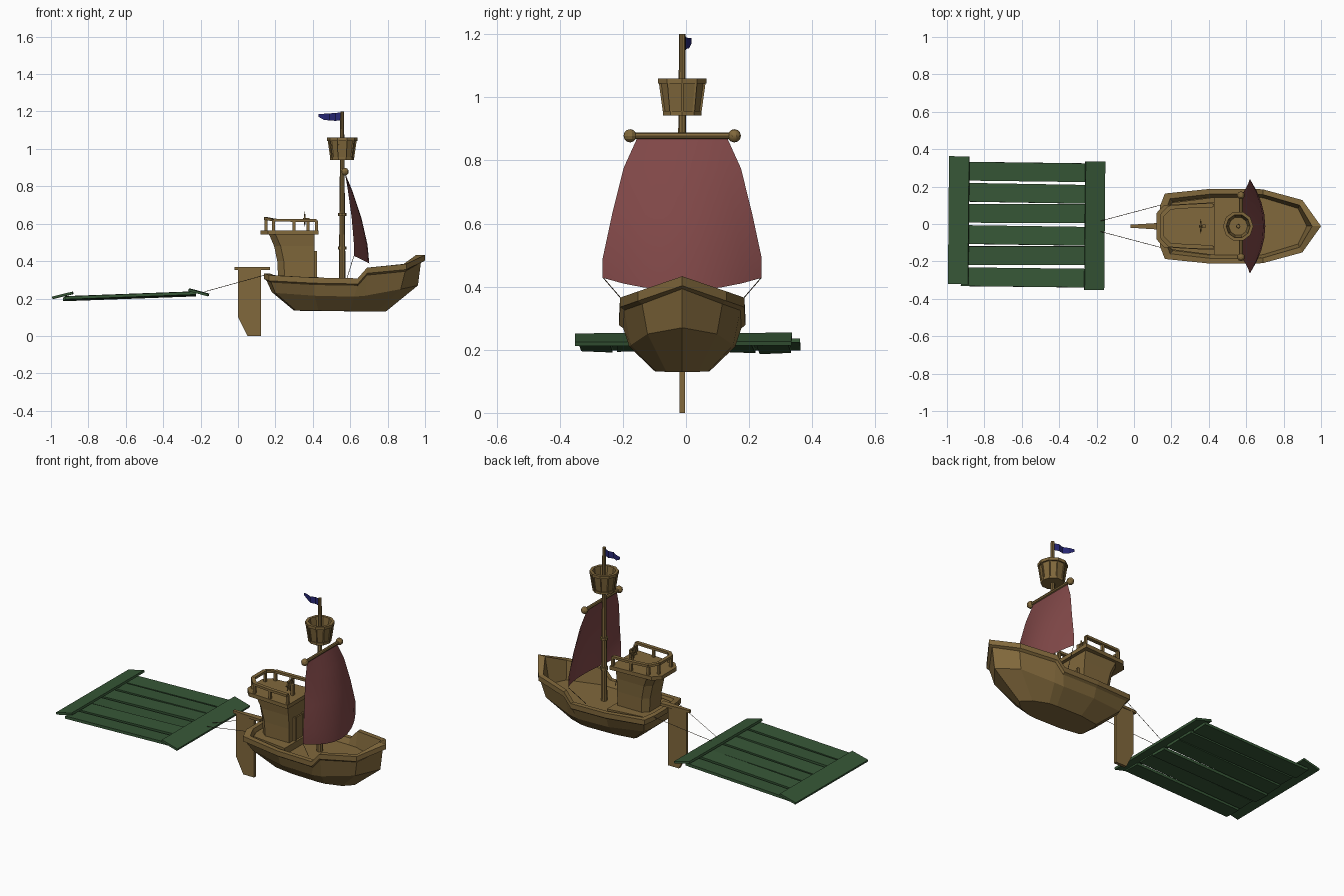
import bpy, bmesh, math, random
from mathutils import Vector

if "Cube" in bpy.data.objects:
    bpy.data.objects.remove(bpy.data.objects["Cube"])

random.seed(4)
CY = -0.012  # boat centreline


def material(name, rgb):
    m = bpy.data.materials.new(name)
    m.diffuse_color = (*rgb, 1)
    m.use_nodes = True
    m.node_tree.nodes["Principled BSDF"].inputs["Base Color"].default_value = m.diffuse_color
    return m


WOOD = material("wood", (0.22, 0.14, 0.045))
SAIL = material("sail_cloth", (0.22, 0.065, 0.065))
GREEN = material("green_planks", (0.037, 0.093, 0.037))
BLUE = material("flag_cloth", (0.021, 0.021, 0.18))
ROPE = material("rope", (0.10, 0.07, 0.04))


def mesh(name, verts, faces, mat, y=CY):
    me = bpy.data.meshes.new(name)
    me.from_pydata([tuple(v) for v in verts], [], faces)
    bm = bmesh.new()
    bm.from_mesh(me)
    bmesh.ops.remove_doubles(bm, verts=bm.verts, dist=1e-5)
    bmesh.ops.recalc_face_normals(bm, faces=bm.faces)
    bm.to_mesh(me)
    bm.free()
    me.materials.append(mat)
    ob = bpy.data.objects.new(name, me)
    ob.location.y = y
    bpy.context.collection.objects.link(ob)
    return ob


def loft(name, loops, mat, closed=True, caps=True, y=CY):
    n = len(loops[0])
    verts = [p for lp in loops for p in lp]
    faces = []
    for i in range(len(loops) - 1):
        for j in range(n if closed else n - 1):
            k = (j + 1) % n
            faces.append((i * n + j, i * n + k, (i + 1) * n + k, (i + 1) * n + j))
    if caps:
        faces += [tuple(range(n)), tuple(range((len(loops) - 1) * n, len(loops) * n))]
    return mesh(name, verts, faces, mat, y)


def frame(a, b):
    d = (b - a).normalized()
    up = Vector((1, 0, 0)) if abs(d.z) > 0.9 else Vector((0, 0, 1))
    s = d.cross(up).normalized()
    return s, s.cross(d)


def beam(name, a, b, w, h, mat=WOOD, y=CY, roll=0.0):
    a, b = Vector(a), Vector(b)
    s, u = frame(a, b)
    s, u = s * math.cos(roll) + u * math.sin(roll), u * math.cos(roll) - s * math.sin(roll)
    ring = [s * (w / 2 * i) + u * (h / 2 * j) for i, j in ((-1, -1), (1, -1), (1, 1), (-1, 1))]
    return loft(name, [[p + r for r in ring] for p in (a, b)], mat, y=y)


def rod(name, a, b, r1, r2=None, n=8, mat=WOOD, y=CY):
    a, b = Vector(a), Vector(b)
    s, u = frame(a, b)
    return loft(name, [[p + (s * math.cos(t) + u * math.sin(t)) * r
                        for t in (math.tau * k / n for k in range(n))]
                       for p, r in ((a, r1), (b, r2 or r1))], mat, y=y)


def mirrored(half):
    return half + [(x, -y, z) for x, y, z in reversed(half) if y > 1e-6]


# Hull: bottom, bilge, rail and inner bulwark, lofted upward
rail = [(.14, 0, .335), (.14, .11, .335), (.165, .175, .325), (.41, .2, .312),
        (.64, .2, .308), (.69, .197, .365), (.9, .14, .385), (1.0, 0, .433)]
bilge = [(.18, 0, .235), (.18, .09, .235), (.2, .13, .23), (.41, .168, .215),
         (.62, .168, .21), (.68, .162, .215), (.87, .11, .25), (.962, 0, .27)]
bottom = [(.3, 0, .135), (.3, .05, .135), (.31, .068, .135), (.43, .087, .135),
          (.6, .087, .132), (.65, .083, .132), (.74, .05, .13), (.79, 0, .13)]


def inset(d, dz=0.0, z=None):
    out = []
    for i, (x, y, h) in enumerate(rail):
        dx = d if i < 3 else (-1.7 * d if i == 7 else -0.5 * d if i == 6 else 0)
        out.append((x + dx, y - d if y else 0, h + dz if z is None else z))
    return mirrored(out)


loft("hull", [mirrored(bottom), mirrored(bilge), inset(.013, -.04), inset(0, -.03),
              inset(0), inset(.028), inset(.045, z=.275)], WOOD)

# Raised aft deck
aft = [(.18, .07), (.2, .125), (.43, .155)]
outline = aft + [(x, -y) for x, y in reversed(aft)]
loft("aft_deck", [[(x, y, z) for x, y in outline] for z in (.27, .315)], WOOD)

# Stern cabin with flared back
loops = []
for xb, w, z in ((.215, .083, .3), (.21, .085, .4), (.193, .09, .48), (.165, .1, .545)):
    half = [(xb, .055), (xb + .035, w), (.41, w)]
    loops.append([(x, y, z) for x, y in half + [(x, -y) for x, y in reversed(half)]])
loft("cabin", loops, WOOD)
beam("cabin_door", (.412, 0, .31), (.412, 0, .45), .07, .012)
for s in (-1, 1):
    beam("door_post", (.414, s * .04, .31), (.414, s * .04, .455), .012, .018)

# Upper platform and its railing
half = [(.12, .07), (.16, .113), (.43, .128)]
outline = half + [(x, -y) for x, y in reversed(half)]
loft("upper_platform", [[(x, y, z) for x, y in outline] for z in (.542, .565)], WOOD)
path = [(.42, .112, .617), (.3, .108, .617), (.19, .1, .62), (.15, .058, .628)]
path += [(x, -y, z) for x, y, z in reversed(path)]
for a, b in zip(path, path[1:]):
    beam("railing_bar", a, b, .022, .014)
for p in path:
    beam("railing_post", (p[0], p[1], .56), p, .015, .015)

# Steering wheel facing aft
beam("wheel_stand", (.375, 0, .56), (.375, 0, .63), .02, .016)
ring = [(0, .022), (0, .028), (.008, .028), (.008, .022)]
loops = []
for k in range(13):
    t = math.tau * k / 12
    loops.append([(.353 + dx, r * math.cos(t), .624 + r * math.sin(t)) for dx, r in ring])
loft("wheel_rim", loops, WOOD, caps=False)
for k in range(4):
    t = math.pi * k / 4
    c, s = .04 * math.cos(t), .04 * math.sin(t)
    beam("wheel_spoke", (.357, c, .624 + s), (.357, -c, .624 - s), .005, .005)
rod("wheel_axle", (.348, 0, .624), (.378, 0, .624), .007)

# Rudder and tiller
board = [(0, .355), (.122, .355), (.122, 0), (.05, 0), (0, .1)]
loft("rudder", [[(x, y, z) for x, z in board] for y in (-.009, .009)], WOOD)
arm = [(-.02, .008), (.17, .02), (.17, -.02), (-.02, -.008)]
loft("tiller", [[(x, y, z) for x, y in arm] for z in (.352, .368)], WOOD)

# Mast, bands, yard
MX = .557
rod("mast", (MX, 0, .27), (MX, 0, 1.2), .018, .01)
for z in (.47, .65):
    rod("mast_band", (MX, 0, z - .008), (MX, 0, z + .008), .023)
rod("yard", (.572, -.165, .878), (.572, .165, .878), .01)
for s in (-1, 1):
    bpy.ops.mesh.primitive_uv_sphere_add(segments=10, ring_count=6, radius=.021,
                                         location=(.572, CY + s * .165, .878))
    bpy.context.object.name = "yard_knob"
    bpy.context.object.data.materials.append(WOOD)

# Crow's nest: hollow flared tub with rim and base plate
profile = [(.064, .942), (.064, .956), (.059, .956), (.072, 1.043), (.081, 1.043),
           (.081, 1.06), (.064, 1.06), (.05, .965)]
N = 10
loft("crows_nest", [[(MX + r * math.cos(math.tau * k / N), r * math.sin(math.tau * k / N), z)
                     for k in range(N)] for r, z in profile], WOOD)
for k in range(N):
    t = math.tau * k / N
    c, s = math.cos(t), math.sin(t)
    beam("nest_stave", (MX + .061 * c, .061 * s, .955), (MX + .074 * c, .074 * s, 1.045), .007, .007)

# Billowing sail
rows = []
for w, z, xe, xc in ((.143, .87, .572, .572), (.186, .775, .588, .612), (.222, .63, .608, .66),
                     (.252, .49, .62, .692), (.252, .428, .62, .702)):
    row = []
    for k in range(9):
        u = k / 4 - 1
        drop = .04 * (1 - u * u) if z < .45 else 0
        row.append((xe + (xc - xe) * (1 - u * u), u * w, z - drop))
    rows.append(row)
loft("sail", rows, SAIL, closed=False, caps=False)
bpy.context.view_layer.objects.active = bpy.data.objects["sail"]
bpy.data.objects["sail"].select_set(True)
bpy.ops.object.shade_smooth_by_angle(angle=math.radians(30))

# Flag streaming aft, with a notched tail
loft("flag", [[(x, y, za), (x, y, zb)] for x, y, za, zb in
              ((.55, 0, 1.152, 1.195), (.52, .012, 1.15, 1.192), (.49, .004, 1.152, 1.19),
               (.46, .022, 1.155, 1.188), (.43, .03, 1.172, 1.187))], BLUE, closed=False, caps=False)

# Sheets and tow ropes
for s in (-1, 1):
    rod("sail_rope", (.62, s * .25, .428), (.58, s * .14, .3), .0015, n=4, mat=ROPE)
    rod("tow_rope", (-.18, s * .028, .236), (.16, s * .118, .33), .0015, n=4, mat=ROPE)

# Towed raft: six long planks and two tilted cross planks
for i in range(6):
    y0 = .283 - i * .113
    y1 = y0 + random.uniform(-.008, .008)
    dz = random.uniform(-.005, .005)
    beam("raft_plank", (-.93 + random.uniform(-.01, .01), y0, .2 + dz), (-.225, y1 - .005, .226 + dz),
         .1, .016, GREEN, 0, random.uniform(-.06, .06))
beam("raft_cross_aft", (-.94, -.322, .217), (-.934, .362, .217), .11, .013, GREEN, 0, .24)
beam("raft_cross_front", (-.213, -.352, .232), (-.207, .335, .234), .108, .013, GREEN, 0, -.26)
